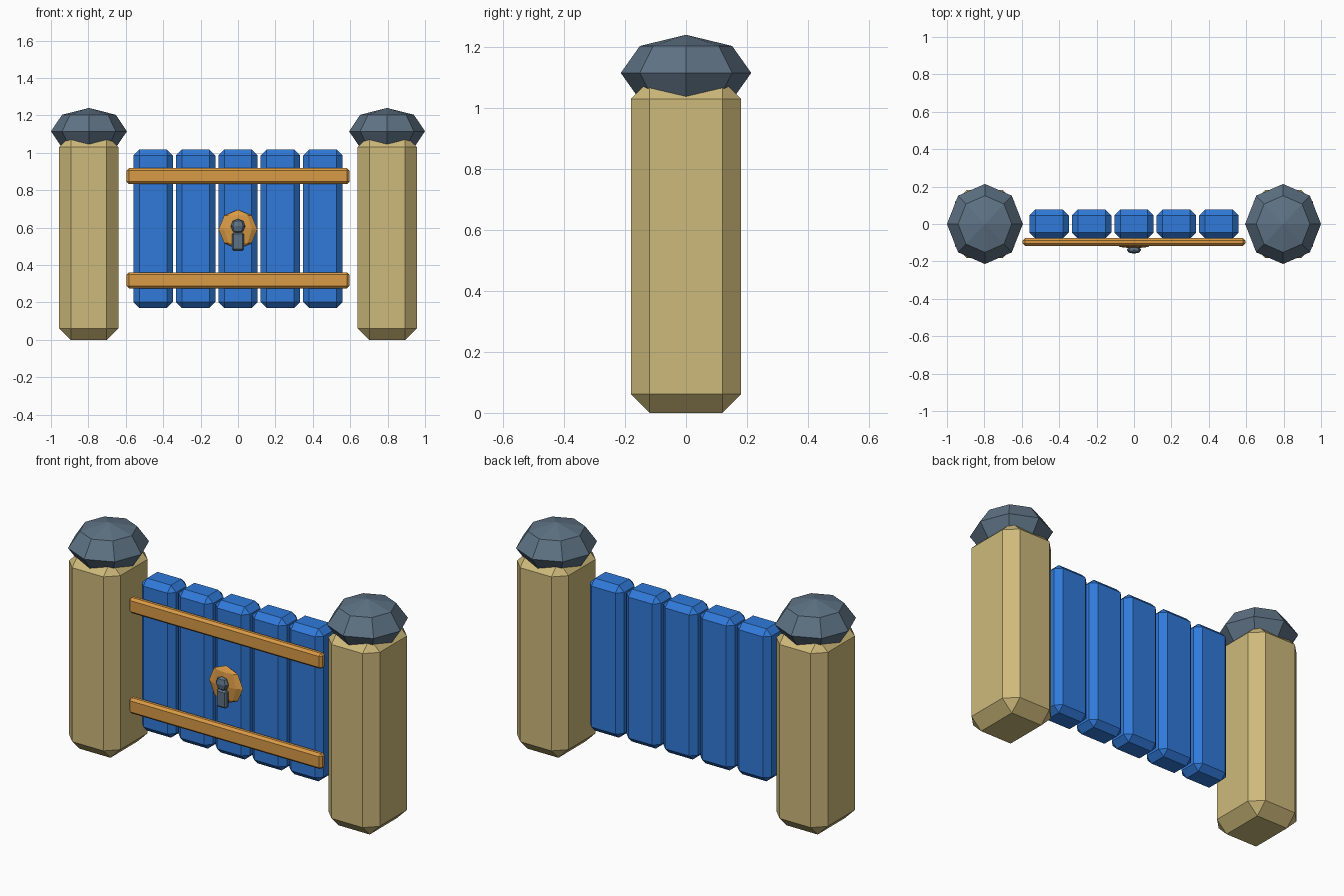
import bpy, bmesh
from mathutils import Matrix

if "Cube" in bpy.data.objects:
    bpy.data.objects.remove(bpy.data.objects["Cube"])


def material(name, r, g, b):
    """Flat colour from 0-255 screen values, stored as linear."""
    def lin(c):
        c /= 255
        return c / 12.92 if c <= 0.04045 else ((c + 0.055) / 1.055) ** 2.4
    m = bpy.data.materials.new(name)
    m.diffuse_color = (lin(r), lin(g), lin(b), 1)
    m.use_nodes = True
    m.node_tree.nodes["Principled BSDF"].inputs["Base Color"].default_value = m.diffuse_color
    return m


TAN = material("tan_stone", 206, 186, 123)
SLATE = material("slate_grey", 94, 114, 132)
BLUE = material("blue_paint", 48, 122, 218)
ORANGE = material("orange_wood", 218, 155, 70)


def finish(bm, name, mat, loc):
    me = bpy.data.meshes.new(name)
    bm.to_mesh(me)
    bm.free()
    me.materials.append(mat)
    ob = bpy.data.objects.new(name, me)
    ob.location = loc
    bpy.context.collection.objects.link(ob)
    return ob


def box(name, mat, loc, size, bevel):
    """Box with single-segment chamfers on every edge."""
    bm = bmesh.new()
    bmesh.ops.create_cube(bm, size=1, matrix=Matrix.Diagonal((*size, 1)))
    bmesh.ops.bevel(bm, geom=bm.edges[:], offset=bevel, segments=1,
                    profile=0.5, affect='EDGES')
    return finish(bm, name, mat, loc)


def ball(name, mat, loc, radii):
    """Flat-shaded eight-sided ball, squashed per axis."""
    bm = bmesh.new()
    bmesh.ops.create_uvsphere(bm, u_segments=8, v_segments=4, radius=1,
                              matrix=Matrix.Diagonal((*radii, 1)))
    return finish(bm, name, mat, loc)


# Gate posts with faceted caps
for side, s in (("left", -1), ("right", 1)):
    box(f"{side}_post", TAN, (s * 0.798, 0, 0.546), (0.316, 0.362, 1.092), 0.062)
    ball(f"{side}_post_cap", SLATE, (s * 0.797, 0, 1.115), (0.203, 0.214, 0.125))

# Five upright planks
for i in range(5):
    box(f"plank_{i + 1}", BLUE, ((i - 2) * 0.227, 0, 0.594),
        (0.211, 0.156, 0.848), 0.032)

# Two cross rails on the front
for name, z in (("lower_rail", 0.318), ("upper_rail", 0.876)):
    box(name, ORANGE, (0, -0.097, z), (1.19, 0.042, 0.087), 0.013)

# Lock plate with keyhole
ball("lock_plate", ORANGE, (0, -0.105, 0.591), (0.104, 0.026, 0.105))
ball("keyhole_top", SLATE, (0, -0.138, 0.608), (0.039, 0.021, 0.039))
box("keyhole_slot", SLATE, (0, -0.135, 0.525), (0.064, 0.03, 0.098), 0.009)
